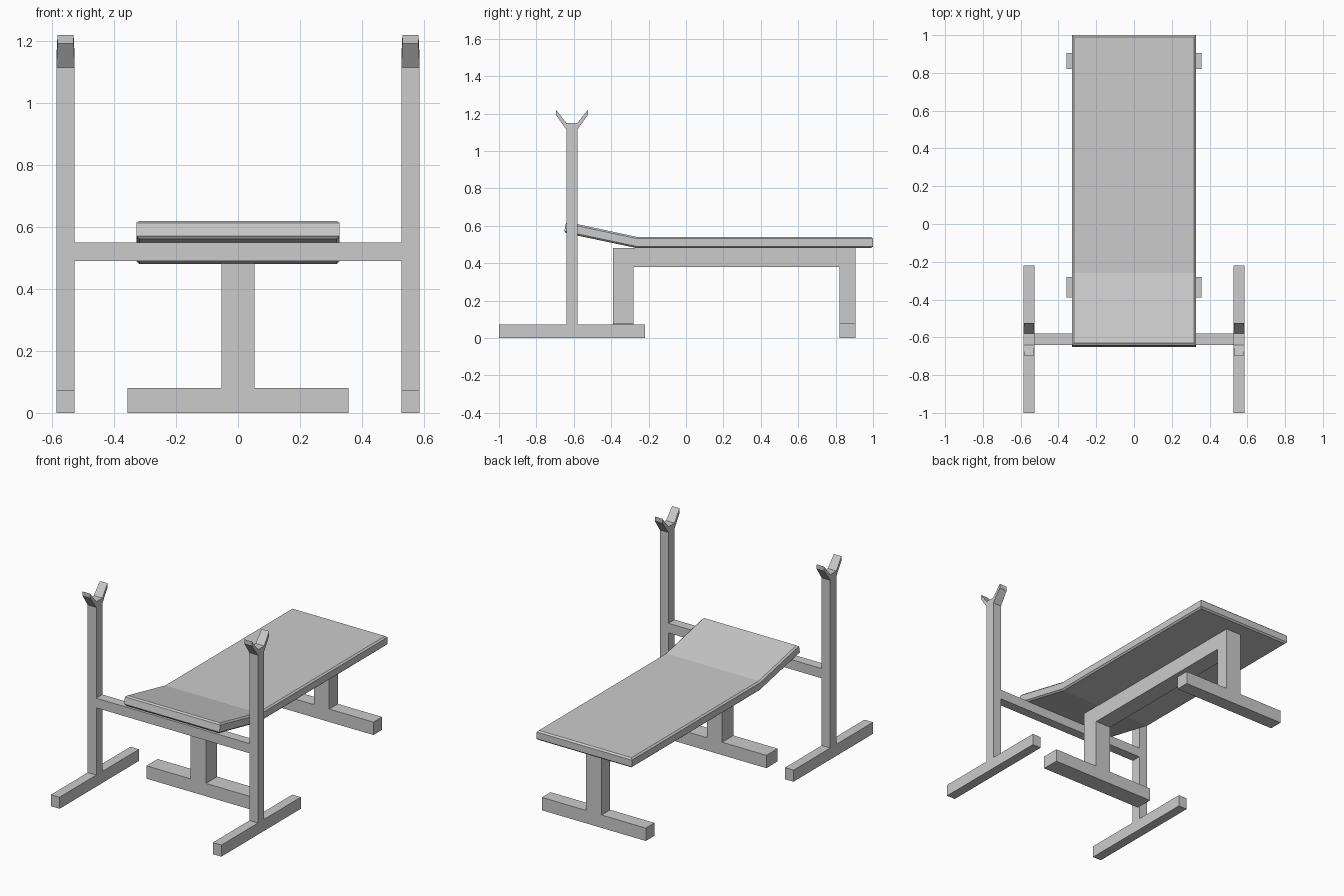
import bpy, bmesh
from math import radians
from mathutils import Matrix, Vector

if "Cube" in bpy.data.objects:
    bpy.data.objects.remove(bpy.data.objects["Cube"])


def finish(name, bm):
    bmesh.ops.recalc_face_normals(bm, faces=bm.faces)
    mesh = bpy.data.meshes.new(name)
    bm.to_mesh(mesh)
    bm.free()
    obj = bpy.data.objects.new(name, mesh)
    bpy.context.collection.objects.link(obj)
    return obj


def extrude_x(name, profile, x0, x1, taper=None):
    """Extrude a (y, z) profile along x; verts above z=taper get narrower."""
    bm = bmesh.new()
    face = bm.faces.new([bm.verts.new((x0, y, z)) for y, z in profile])
    ext = bmesh.ops.extrude_face_region(bm, geom=[face], use_keep_orig=True)
    new = [v for v in ext["geom"] if isinstance(v, bmesh.types.BMVert)]
    bmesh.ops.translate(bm, verts=new, vec=(x1 - x0, 0, 0))
    if taper:
        mid = (x0 + x1) / 2
        for v in bm.verts:
            if v.co.z > taper:
                v.co.x = mid + (v.co.x - mid) * 0.88
    return finish(name, bm)


def box(name, x0, x1, y0, y1, z0, z1):
    return extrude_x(name, [(y0, z0), (y1, z0), (y1, z1), (y0, z1)], x0, x1)


# Rack uprights: floor foot, post and forked bar rest
upright = [(-1, 0), (-0.22, 0), (-0.22, 0.072), (-0.58, 0.072),
           (-0.58, 1.115), (-0.525, 1.192), (-0.525, 1.22), (-0.58, 1.15),
           (-0.64, 1.15), (-0.695, 1.22), (-0.695, 1.192), (-0.64, 1.115),
           (-0.64, 0.072), (-1, 0.072)]
for side, s in (("left", -1), ("right", 1)):
    extrude_x(side + "_rack_upright", upright, s * 0.527, s * 0.586, taper=1.17)

# Bar joining the uprights
box("rack_crossbar", -0.527, 0.527, -0.64, -0.58, 0.49, 0.55)

# Bench frame: two legs and the beam between them
frame = [(-0.39, 0.08), (-0.28, 0.08), (-0.28, 0.38), (0.82, 0.38),
         (0.82, 0.08), (0.905, 0.08), (0.905, 0.482), (-0.39, 0.482)]
extrude_x("bench_frame", frame, -0.053, 0.053)

# Bench feet
box("front_bench_foot", -0.357, 0.357, -0.39, -0.28, 0, 0.08)
box("rear_bench_foot", -0.357, 0.357, 0.82, 0.905, 0, 0.08)

# Padded board with chamfered rims and a raised head section
bm = bmesh.new()
rings = []
for z, inset in ((0.48, 0.01), (0.489, 0), (0.531, 0), (0.54, 0.01)):
    x = 0.328 - inset
    ys = (1 - inset, -0.26, -0.655 + inset)
    rings.append([bm.verts.new((x, y, z)) for y in ys]
                 + [bm.verts.new((-x, y, z)) for y in reversed(ys)])
for low, high in zip(rings, rings[1:]):
    for i in range(6):
        j = (i + 1) % 6
        bm.faces.new((low[i], low[j], high[j], high[i]))
for r in (rings[0], rings[-1]):
    bm.faces.new((r[0], r[1], r[4], r[5]))
    bm.faces.new((r[1], r[2], r[3], r[4]))
bmesh.ops.rotate(bm, verts=[v for v in bm.verts if v.co.y < -0.3],
                 cent=Vector((0, -0.26, 0.51)),
                 matrix=Matrix.Rotation(radians(-12), 3, 'X'))
finish("bench_pad", bm)
